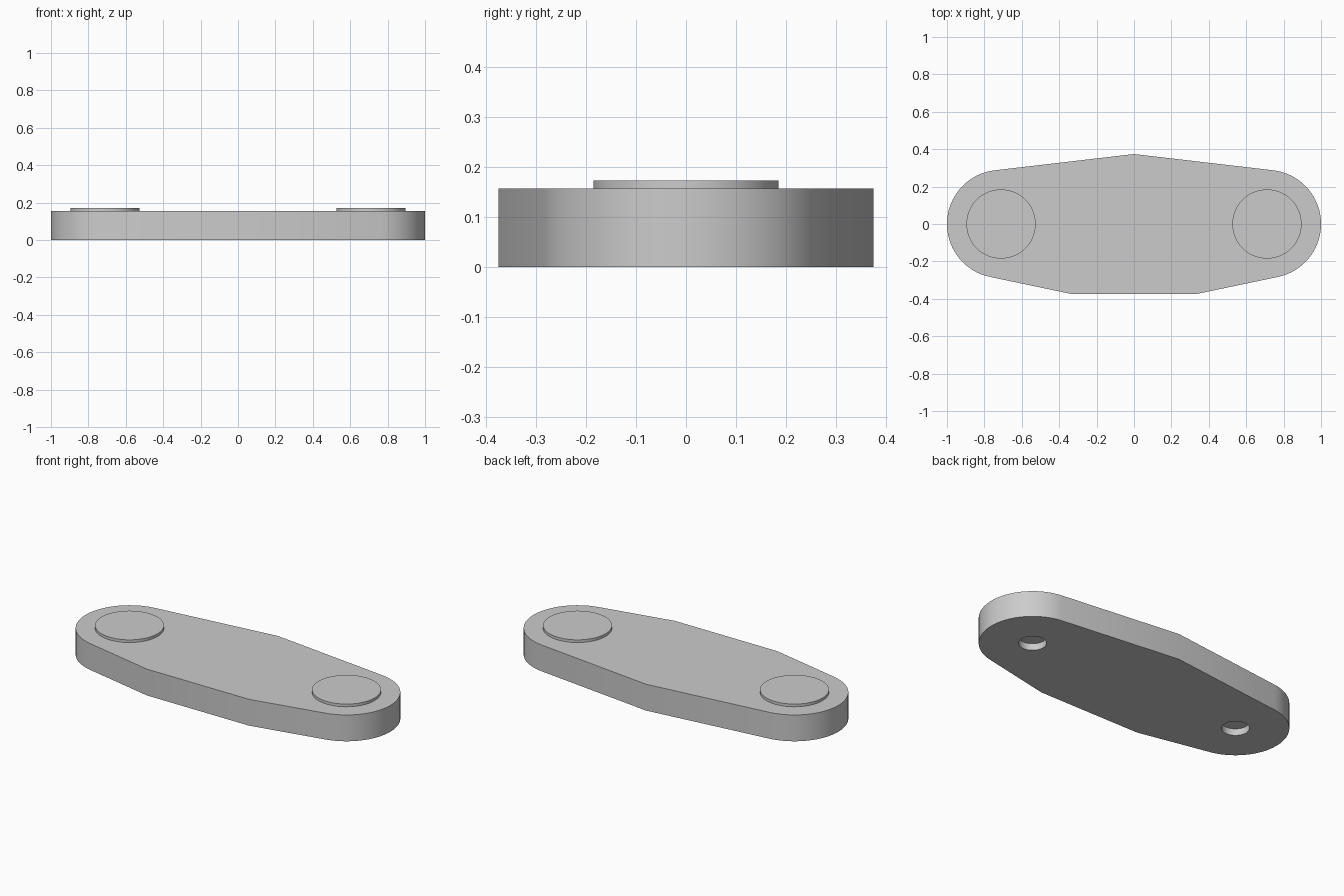
import bpy, bmesh, math
from mathutils import Vector

cube = bpy.data.objects.get("Cube")
if cube:
    bpy.data.objects.remove(cube, do_unlink=True)

PLATE_TOP, BUTTON_TOP = 0.156, 0.172
PIVOT_X, END_R = 0.711, 0.289
BUTTON_R, HOLE_R, HOLE_DEPTH = 0.185, 0.075, 0.04

grey = bpy.data.materials.new("plain grey")
grey.use_nodes = True
colour = (0.6, 0.6, 0.6, 1)
grey.diffuse_color = colour
grey.node_tree.nodes["Principled BSDF"].inputs["Base Color"].default_value = colour


def prism(name, outline, z0, z1):
    """Extrude a counter-clockwise outline from z0 to z1."""
    bm = bmesh.new()
    base = bm.faces.new([bm.verts.new((x, y, z0)) for x, y in outline])
    top = bmesh.ops.extrude_face_region(bm, geom=[base], use_keep_orig=True)
    verts = [v for v in top["geom"] if isinstance(v, bmesh.types.BMVert)]
    bmesh.ops.translate(bm, verts=verts, vec=(0, 0, z1 - z0))
    bmesh.ops.recalc_face_normals(bm, faces=bm.faces)
    mesh = bpy.data.meshes.new(name)
    bm.to_mesh(mesh)
    bm.free()
    mesh.materials.append(grey)
    obj = bpy.data.objects.new(name, mesh)
    bpy.context.collection.objects.link(obj)
    return obj


def circle(cx, radius, count=64):
    return [(cx + radius * math.cos(math.tau * i / count),
             radius * math.sin(math.tau * i / count)) for i in range(count)]


def tangent_angle(point, side):
    """Angle on the right end circle where a line from point touches it."""
    d = Vector(point) - Vector((PIVOT_X, 0))
    return math.atan2(d.y, d.x) - side * math.acos(END_R / d.length)


def smooth(obj):
    bpy.ops.object.select_all(action='DESELECT')
    obj.select_set(True)
    bpy.context.view_layer.objects.active = obj
    bpy.ops.object.shade_smooth_by_angle(angle=math.radians(30))


# Link plate: rounded ends, peaked back edge, flat front edge
peak, corner = (0, 0.374), (0.335, -0.374)
a0, a1 = tangent_angle(corner, -1), tangent_angle(peak, 1)
steps = 40
right = [corner]
for i in range(steps + 1):
    a = a0 + (a1 - a0) * i / steps
    right.append((PIVOT_X + END_R * math.cos(a), END_R * math.sin(a)))
left = [(-x, y) for x, y in reversed(right)]
plate = prism("link_plate", right + [peak] + left, 0, PLATE_TOP)

# Blind pin holes in the underside
for side in (-1, 1):
    cutter = prism("hole_cutter", circle(side * PIVOT_X, HOLE_R, 48), -0.05, HOLE_DEPTH)
    cutter.hide_render = True
    mod = plate.modifiers.new("pin hole", 'BOOLEAN')
    mod.operation, mod.solver, mod.object = 'DIFFERENCE', 'EXACT', cutter
    bpy.context.view_layer.objects.active = plate
    bpy.ops.object.modifier_apply(modifier=mod.name)
    bpy.data.objects.remove(cutter, do_unlink=True)
smooth(plate)

# Raised round buttons on top
for side, label in ((1, "left"), (-1, "right")):
    smooth(prism(label + "_button", circle(side * PIVOT_X, BUTTON_R), PLATE_TOP, BUTTON_TOP))
